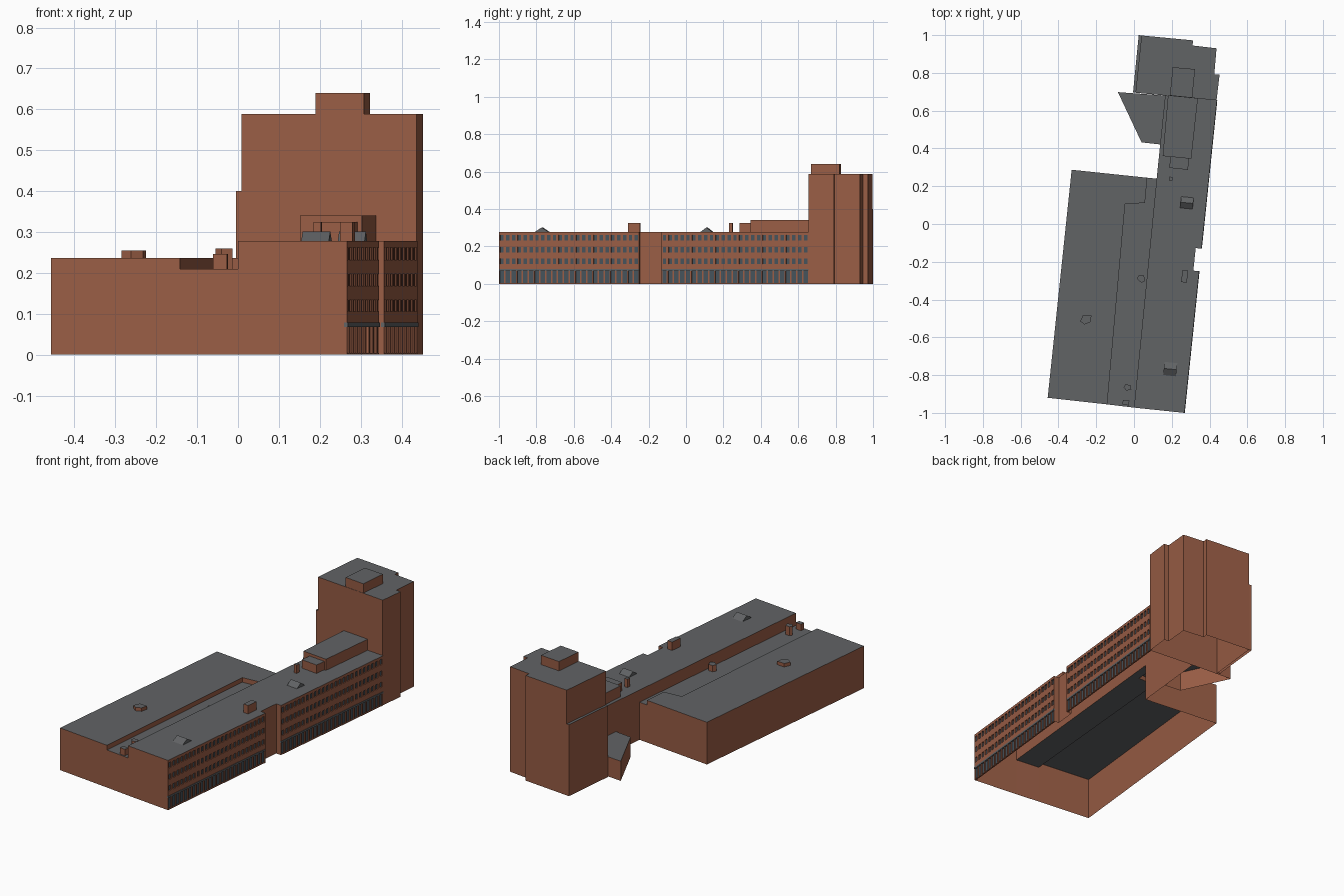
import bpy, bmesh, math
from mathutils import Matrix, Vector

if "Cube" in bpy.data.objects:
    bpy.data.objects.remove(bpy.data.objects["Cube"])


def material(name, rgb):
    m = bpy.data.materials.new(name)
    m.diffuse_color = (*rgb, 1)
    m.use_nodes = True
    m.node_tree.nodes["Principled BSDF"].inputs["Base Color"].default_value = m.diffuse_color
    return m


BRICK = material("brick", (0.32, 0.11, 0.06))
ROOF = material("roof_grey", (0.12, 0.125, 0.13))
GLASS = material("slate_glass", (0.06, 0.085, 0.105))

# Frame of the street facade: local x points outward, local y runs along the wall
FACADE = Matrix.Translation((0.267, -1.0, 0)) @ Matrix.Rotation(-math.atan(0.104), 4, 'Z')


def on_wall(x, y):
    p = FACADE @ Vector((x, y, 0))
    return (p.x, p.y)


def finish(name, bm, mats):
    me = bpy.data.meshes.new(name)
    bm.to_mesh(me)
    bm.free()
    for m in mats:
        me.materials.append(m)
    ob = bpy.data.objects.new(name, me)
    bpy.context.collection.objects.link(ob)
    return ob


def prism(name, pts, z0, z1, cap=True):
    """Brick walls around an outline (counter-clockwise), open below, grey roof."""
    bm = bmesh.new()
    lo = [bm.verts.new((x, y, z0)) for x, y in pts]
    hi = [bm.verts.new((x, y, z1)) for x, y in pts]
    n = len(pts)
    for i in range(n):
        j = (i + 1) % n
        bm.faces.new((lo[i], lo[j], hi[j], hi[i]))
    if cap:
        bm.faces.new(hi).material_index = 1
    return finish(name, bm, (BRICK, ROOF))


def flat(name, pts, z):
    bm = bmesh.new()
    bm.faces.new([bm.verts.new((x, y, z)) for x, y in pts])
    return finish(name, bm, (ROOF,))


def boxes(name, spans, mat):
    """Boxes in the facade frame, each (x0, x1, y0, y1, z0, z1)."""
    bm = bmesh.new()
    for x0, x1, y0, y1, z0, z1 in spans:
        m = (FACADE @ Matrix.Translation(((x0 + x1) / 2, (y0 + y1) / 2, (z0 + z1) / 2))
             @ Matrix.Diagonal((x1 - x0, y1 - y0, z1 - z0, 1)))
        bmesh.ops.create_cube(bm, size=1, matrix=m)
    return finish(name, bm, (mat,))


def turned_rect(cx, cy, w, d):
    """Rectangle aligned with the building."""
    r = FACADE.to_3x3()
    out = []
    for sx, sy in ((-1, -1), (1, -1), (1, 1), (-1, 1)):
        v = r @ Vector((sx * w / 2, sy * d / 2, 0))
        out.append((cx + v.x, cy + v.y))
    return out


def skylight(name, cx, cy, w, d, z0, h):
    a, b, c, e = [Vector((x, y, z0)) for x, y in turned_rect(cx, cy, w, d)]
    up = Vector((0, 0, h))
    bm = bmesh.new()
    va, vb, vc, ve, r0, r1 = [bm.verts.new(p) for p in
                              (a, b, c, e, (a + e) / 2 + up, (b + c) / 2 + up)]
    for f in ((va, vb, r1, r0), (vc, ve, r0, r1), (ve, va, r0), (vb, vc, r1)):
        bm.faces.new(f)
    return finish(name, bm, (ROOF,))


# Heights and facade sections
LOW, WEST, EAST = 0.21, 0.236, 0.278
DEPTH = 0.008
SECTIONS = ((0.0, 0.754, 24), (0.874, 1.664, 25))


def street_edge(inset):
    (a, b, _), (c, d, _) = SECTIONS
    return [on_wall(-inset, a), on_wall(-inset, b), on_wall(-0.031, b),
            on_wall(-0.031, c), on_wall(-inset, c), on_wall(-inset, d)]


wing_back = [(0.165, 0.68), (0.12, 0.24)]

# Shared lower walls of both wings
prism("lower_walls", [(-0.457, -0.92), (-0.142, -0.955), (0, -0.972)] + street_edge(DEPTH)
      + wing_back + [(0.07, 0.245), (-0.33, 0.287)], 0, LOW, cap=False)

# Sunken gutter between the wings, and the west wing roof
flat("roof_gutter", [(-0.142, -0.955), (0, -0.972), (0.12, 0.24), (0.07, 0.245),
                     (0.058, 0.112), (-0.047, 0.105)], LOW)
prism("west_wing_top", [(-0.457, -0.92), (-0.142, -0.955), (-0.047, 0.105),
                        (0.058, 0.112), (0.07, 0.245), (-0.33, 0.287)], LOW, WEST)

# East wing upper storey and parapet
prism("east_wing_upper_walls", [(0, -0.972)] + street_edge(DEPTH) + wing_back, LOW, 0.262, cap=False)
prism("east_wing_top", [(0, -0.972)] + street_edge(0) + wing_back, 0.262, EAST)

# Street facade: glass strips, spandrels, piers and ledge
rows = ((0.105, 0.134), (0.168, 0.197), (0.232, 0.262))
ground = (0.004, 0.068)
glass, brick, ledge = [], [], []
for y0, y1, n in SECTIONS:
    pitch = (y1 - y0) / n
    for z0, z1 in (ground,) + rows:
        glass.append((-DEPTH, -0.006, y0, y1, z0, z1))
    for z0, z1 in ((0, 0.004), (0.078, 0.105), (0.134, 0.168), (0.197, 0.232)):
        brick.append((-DEPTH, 0, y0, y1, z0, z1))
    ledge.append((-DEPTH, 0.002, y0, y1, 0.068, 0.078))
    for i in range(n + 1):
        yc = y0 + i * pitch
        for (z0, z1), w in [(ground, 0.24)] + [(r, 0.42) for r in rows]:
            half = w * pitch / 2
            brick.append((-DEPTH, 0, max(y0, yc - half), min(y1, yc + half), z0, z1))
boxes("facade_glass", glass, GLASS)
boxes("facade_brickwork", brick, BRICK)
boxes("facade_ledge", ledge, ROOF)

# Tower with low side strip, annex and lift house
prism("tower", [(0.008, 0.695), (0.437, 0.655), (0.453, 0.79), (0.425, 0.793), (0.437, 0.93),
                (0.31, 0.945), (0.313, 0.972), (0.04, 0.998)], 0, 0.588)
prism("tower_side_strip", [(-0.005, 0.697), (0.008, 0.695), (0.04, 0.998), (0.025, 1.0)], 0, 0.4)
prism("tower_annex", [(-0.085, 0.698), (0.04, 0.432), (0.141, 0.421), (0.165, 0.68)], 0, 0.11)
prism("tower_lift_house", [(0.19, 0.68), (0.308, 0.668), (0.323, 0.82), (0.205, 0.83)], 0.588, 0.64)

# Rooms and vents on the east wing roof
prism("roof_house", [(0.152, 0.36), (0.303, 0.345), (0.338, 0.664), (0.18, 0.679)], EAST, 0.34)
prism("roof_house_porch", [(0.187, 0.297), (0.285, 0.287), (0.292, 0.346), (0.193, 0.356)], EAST, 0.325)
prism("vent_middle", turned_rect(0.268, -0.277, 0.03, 0.064), EAST, 0.325)
prism("vent_small", turned_rect(0.195, 0.24, 0.018, 0.02), EAST, 0.325)
skylight("skylight_south", 0.192, -0.768, 0.068, 0.07, EAST, 0.023)
skylight("skylight_north", 0.28, 0.112, 0.066, 0.06, EAST, 0.023)

# Vents on the west wing and in the gutter
prism("west_vent", [(-0.285, -0.515), (-0.262, -0.532), (-0.232, -0.52), (-0.225, -0.485),
                    (-0.27, -0.482)], WEST, 0.255)
prism("gutter_vent_north", [(0.015, -0.29), (0.04, -0.312), (0.06, -0.3), (0.052, -0.272),
                            (0.025, -0.272)], LOW, 0.245)
prism("gutter_vent_middle", [(-0.055, -0.865), (-0.04, -0.882), (-0.014, -0.876),
                             (-0.02, -0.852), (-0.046, -0.85)], LOW, 0.26)
prism("gutter_vent_south", turned_rect(-0.043, -0.946, 0.034, 0.025), LOW, 0.246)
